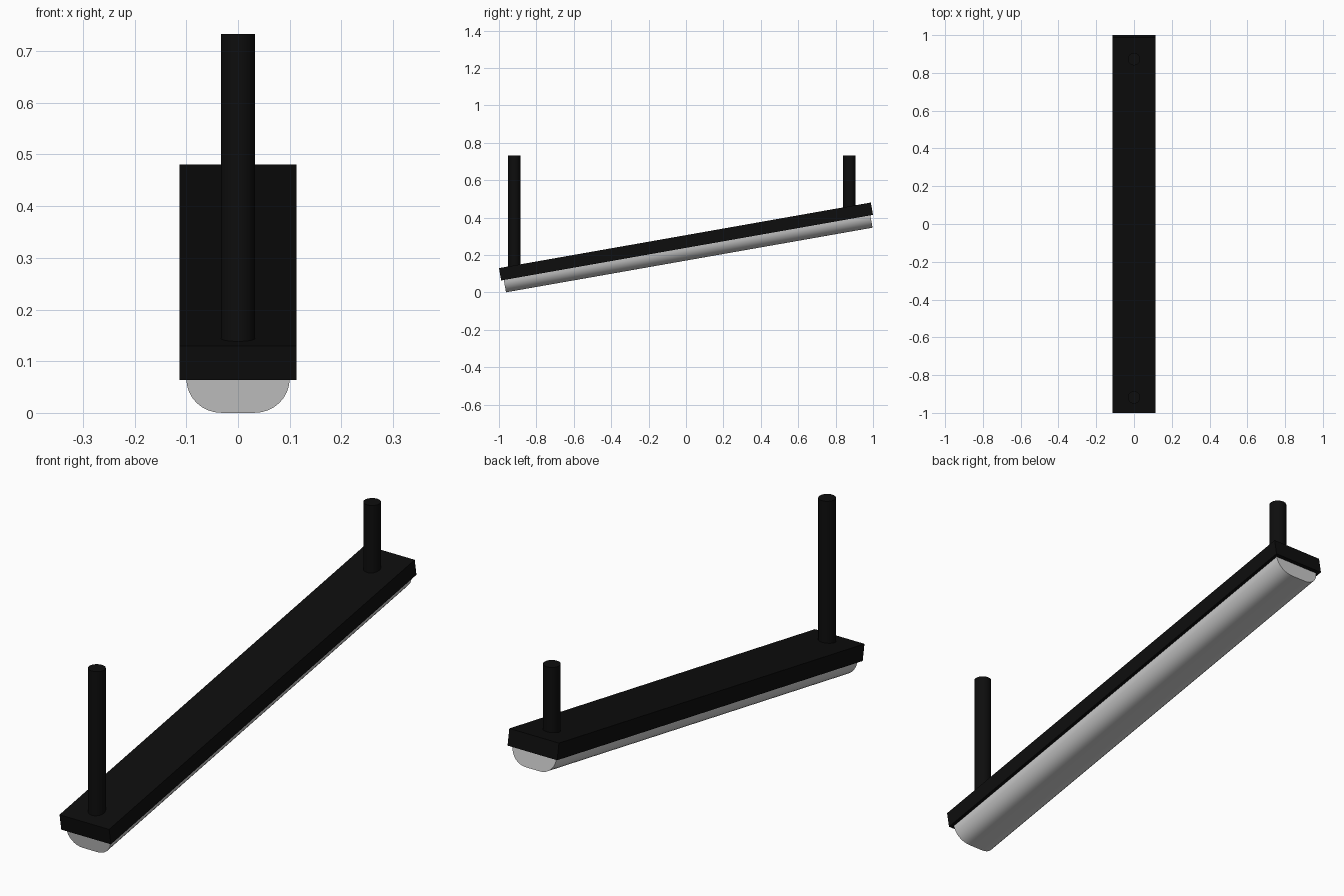
import bpy, bmesh
from math import radians, sin, cos, tan, pi
from mathutils import Matrix

if "Cube" in bpy.data.objects:
    bpy.data.objects.remove(bpy.data.objects["Cube"])

TILT = radians(10)
LENGTH, WIDTH, THICK = 2.019, 0.226, 0.067
CENTRE_Z = 0.272
FRAME = Matrix.Translation((0, 0, CENTRE_Z)) @ Matrix.Rotation(TILT, 4, 'X')

black = bpy.data.materials.new("black_metal")
black.diffuse_color = (0.004, 0.004, 0.004, 1)
black.use_nodes = True
black.node_tree.nodes["Principled BSDF"].inputs["Base Color"].default_value = black.diffuse_color


def finish(name, bm, mat=None, smooth=False):
    bmesh.ops.recalc_face_normals(bm, faces=bm.faces[:])
    me = bpy.data.meshes.new(name)
    bm.to_mesh(me)
    bm.free()
    ob = bpy.data.objects.new(name, me)
    bpy.context.collection.objects.link(ob)
    if mat:
        me.materials.append(mat)
    if smooth:
        bpy.ops.object.select_all(action='DESELECT')
        ob.select_set(True)
        bpy.context.view_layer.objects.active = ob
        bpy.ops.object.shade_smooth_by_angle(angle=radians(35))
    return ob


# Tilted housing bar
bm = bmesh.new()
bmesh.ops.create_cube(bm, size=1, matrix=FRAME @ Matrix.Diagonal((WIDTH, LENGTH, THICK, 1)))
finish("housing", bm, black)

# Diffuser: flat-bottomed profile with rounded corners, extruded along the bar
R, FLAT, HALF, SEG = 0.067, 0.033, 0.995, 8
right = [(FLAT + R * cos(a), -THICK / 2 - R * sin(a))
         for a in (i * pi / 2 / SEG for i in range(SEG + 1))]
profile = right + [(-x, z) for x, z in reversed(right)]
bm = bmesh.new()
face = bm.faces.new([bm.verts.new((x, -HALF, z)) for x, z in profile])
ext = bmesh.ops.extrude_face_region(bm, geom=[face], use_keep_orig=True)
bmesh.ops.translate(bm, vec=(0, 2 * HALF, 0),
                    verts=[g for g in ext["geom"] if isinstance(g, bmesh.types.BMVert)])
bm.transform(FRAME)
finish("diffuser", bm, smooth=True)

# Vertical hanging rods, rising from the housing to the same height
ROD_R, ROD_TOP = 0.033, 0.733
for name, y in (("front_rod", -0.918), ("back_rod", 0.873)):
    surface = CENTRE_Z + y * tan(TILT) + THICK / 2 / cos(TILT)
    bottom = surface - 0.007
    bm = bmesh.new()
    bmesh.ops.create_cone(bm, cap_ends=True, segments=32, radius1=ROD_R, radius2=ROD_R,
                          depth=ROD_TOP - bottom,
                          matrix=Matrix.Translation((0, y, (ROD_TOP + bottom) / 2)))
    finish(name, bm, black, smooth=True)
